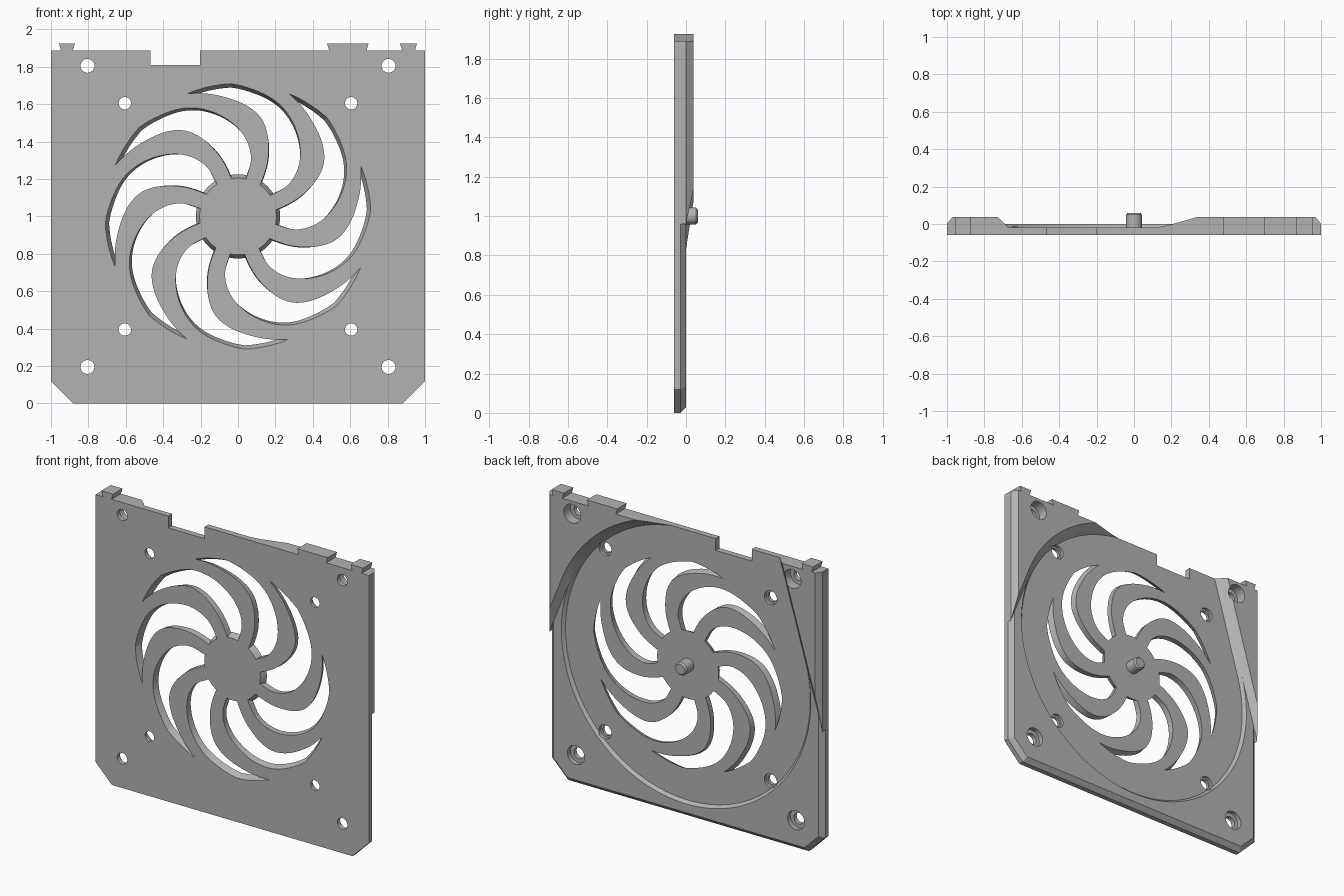
import bpy, bmesh
from math import sin, cos, asin, radians, pi

if "Cube" in bpy.data.objects:
    bpy.data.objects.remove(bpy.data.objects["Cube"])

CZ = 1.0                      # height of the hub axis
TOP = 0.888                   # top edge, measured from the axis
FRONT, FLOOR, BACK, RAISED = -0.06, -0.02, 0.0, 0.038

grey = bpy.data.materials.new("plain_grey")
grey.use_nodes = True
grey.diffuse_color = (0.45, 0.45, 0.45, 1)
grey.node_tree.nodes["Principled BSDF"].inputs["Base Color"].default_value = grey.diffuse_color


def loft(bm, levels):
    """Solid through outlines given as (y, [(x, z), ...])."""
    rings = [[bm.verts.new((x, y, z + CZ)) for x, z in pts] for y, pts in levels]
    n = len(rings[0])
    for a, b in zip(rings, rings[1:]):
        for i in range(n):
            j = (i + 1) % n
            bm.faces.new((a[i], a[j], b[j], b[i]))
    bm.faces.new(rings[0])
    bm.faces.new(rings[-1])


def make(name, solids, cutters=(), helper=False):
    bm = bmesh.new()
    for levels in solids:
        loft(bm, levels)
    bmesh.ops.recalc_face_normals(bm, faces=bm.faces)
    mesh = bpy.data.meshes.new(name)
    bm.to_mesh(mesh)
    bm.free()
    mesh.materials.append(grey)
    ob = bpy.data.objects.new(name, mesh)
    bpy.context.collection.objects.link(ob)
    for c in cutters:
        mod = ob.modifiers.new(c.name, "BOOLEAN")
        mod.operation, mod.solver, mod.object = "DIFFERENCE", "EXACT", c
    if helper:
        ob.hide_render = True
        ob.hide_set(True)
    return ob


def polar(r, a):
    return r * cos(a), r * sin(a)


def arc(r, a0, a1, n, cx=0, cz=0):
    pts = [polar(r, a0 + (a1 - a0) * i / n) for i in range(n + 1)]
    return [(cx + x, cz + z) for x, z in pts]


def circle(r, cx=0, cz=0, n=40):
    return arc(r, 0, 2 * pi, n, cx, cz)[:-1]


# Curved slots between the blades, as (radius, degrees) along each edge
INNER = [(0.21, 100), (0.376, 109), (0.548, 122.5), (0.655, 144), (0.711, 157.5)]
OUTER = [(0.711, 138), (0.689, 130), (0.64, 114.7), (0.551, 100),
         (0.427, 85), (0.311, 77), (0.21, 78)]


def spline(pts, steps=8):
    p = [pts[0]] + pts + [pts[-1]]
    out = []
    for a, b, c, d in zip(p, p[1:], p[2:], p[3:]):
        for i in range(steps):
            t = i / steps
            out.append(tuple(0.5 * (2 * q + (r - o) * t + (2 * o - 5 * q + 4 * r - s) * t * t
                                    + (3 * q - o - 3 * r + s) * t ** 3)
                             for o, q, r, s in zip(a, b, c, d)))
    return out + [pts[-1]]


def slot_outline(turn, r0, r1):
    edge = spline(INNER)
    rim = [(0.711, 157.5 - 19.5 * i / 8) for i in range(1, 8)]
    hub = [(0.21, 78 + 22 * i / 6) for i in range(1, 6)]
    out = []
    for r, a in edge + rim + spline(OUTER) + hub:
        t = (r - 0.21) / (0.711 - 0.21)
        out.append(polar(r0 + t * (r1 - r0), radians(a + turn)))
    return out


openings = [[(FRONT - 0.01, slot_outline(45 * k, 0.2, 0.716)),
             (FLOOR + 0.01, slot_outline(45 * k, 0.23, 0.685))] for k in range(8)]

# Screw holes with counterbores on the back
for place, hole, bore, step in [(0.805, 0.037, 0.062, -0.03), (0.605, 0.033, 0.046, -0.04)]:
    for sx in (-1, 1):
        for sz in (-1, 1):
            c = (sx * place, sz * place)
            openings.append([(FRONT - 0.01, circle(hole, *c)), (step, circle(hole, *c)),
                             (step, circle(bore, *c)), (0.1, circle(bore, *c))])

# Cable notch in the top edge
notch = [(-0.467, 0.81), (-0.203, 0.81), (-0.203, 1), (-0.467, 1)]
openings.append([(-0.1, notch), (0.1, notch)])
opening_cutter = make("opening_cutter", openings, helper=True)

# Shallow round recess, running out to the top edge along a tangent
LEAN = radians(16.4)


def tangent_at_height(r, z):
    return -(r - z * sin(LEAN)) / cos(LEAN), z


def recess_outline(r):
    sweep = arc(r, pi - LEAN, radians(444), 120)
    return [tangent_at_height(r, 1.0)] + sweep + [(sweep[-1][0], 1.0)]


recess_cutter = make("recess_cutter", [[(FLOOR, recess_outline(0.895)),
                                        (0.02, recess_outline(0.929))]], helper=True)


# Main plate with bevelled back edges
def plate_outline(d):
    half = [(1 - d, TOP), (1 - d, -0.88 + d * 0.4), (0.88 - d * 0.4, d - 1)]
    return half + [(-x, z) for x, z in reversed(half)]


make("base_plate", [[(FRONT, plate_outline(0)), (-0.028, plate_outline(0)),
                     (BACK, plate_outline(0.03))]], [recess_cutter, opening_cutter])


# Raised upper corners with sloping inner walls
def straight_corner(r, side):
    return [(-side, TOP), (-side, (r - cos(LEAN) * side) / sin(LEAN)),
            tangent_at_height(r, TOP)]


def curved_corner(r, side):
    a = radians(22)
    return [(side, TOP), (side, (r - cos(a) * side) / sin(a))] + arc(r, a, asin(TOP / r), 32)


for name, shape in (("raised_corner_right", straight_corner),
                    ("raised_corner_left", curved_corner)):
    make(name, [[(-0.035, shape(0.912, 1)), (BACK, shape(0.912, 1)),
                 (RAISED, shape(0.951, 0.97))]], [opening_cutter])

# Dovetail tabs on the top edge
for name, x0, x1 in (("tab_right", -0.957, -0.872), ("tab_middle", 0.476, 0.698),
                     ("tab_left", 0.866, 0.957)):
    shape = [(x0, 0.925), (x0 + 0.014, TOP - 0.01), (x1 - 0.014, TOP - 0.01), (x1, 0.925)]
    make(name, [[(FRONT, shape), (RAISED, shape)]])

# Centre pin with a bevelled tip
make("centre_pin", [[(FLOOR - 0.01, circle(0.043)), (0.05, circle(0.043)),
                     (0.06, circle(0.034))]])
